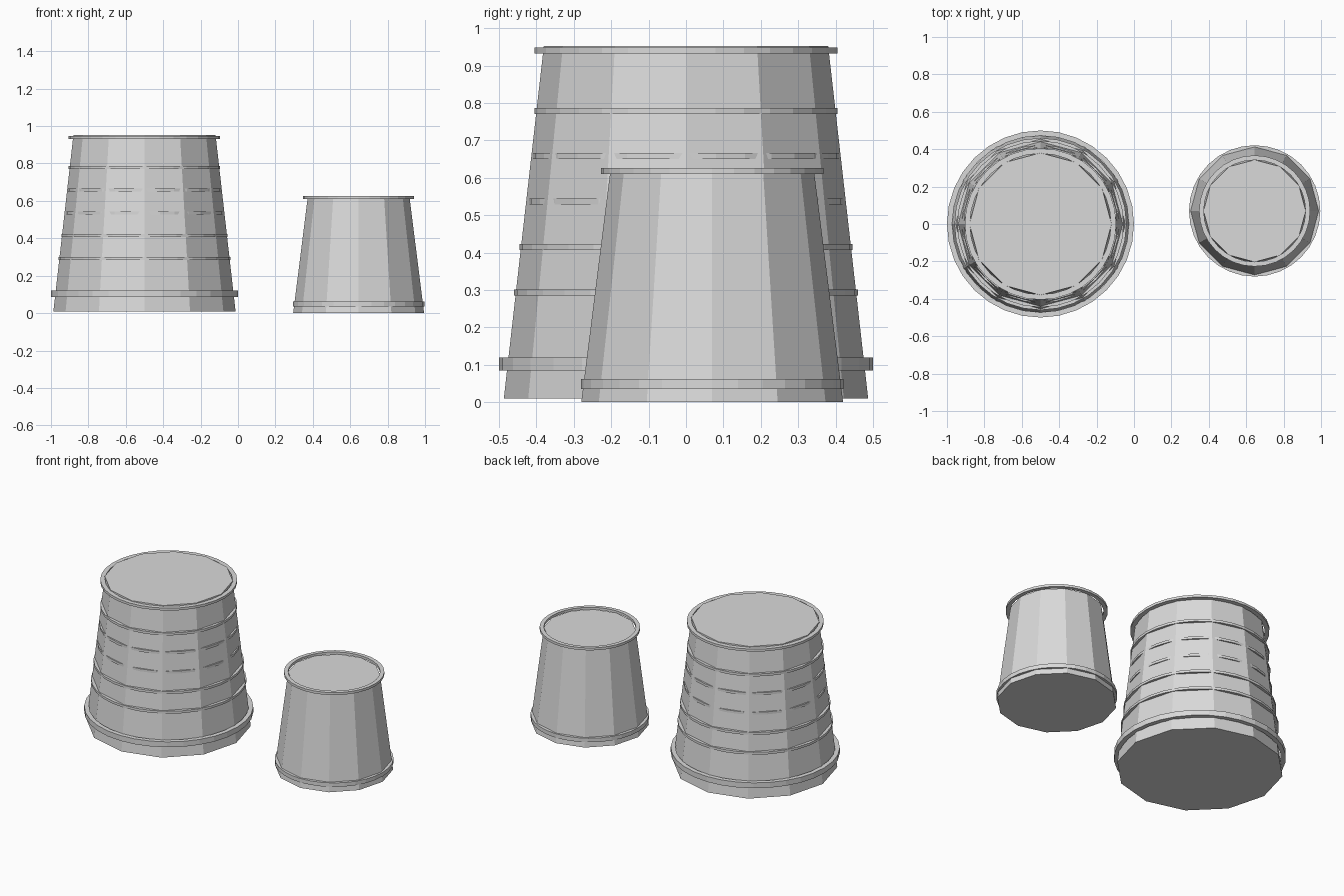
import bpy
import bmesh
from math import cos, sin, tau

cube = bpy.data.objects.get("Cube")
if cube:
    bpy.data.objects.remove(cube, do_unlink=True)

GREY = (0.7, 0.7, 0.7, 1)
grey = bpy.data.materials.new("plain grey")
grey.use_nodes = True
grey.diffuse_color = GREY
grey.node_tree.nodes["Principled BSDF"].inputs["Base Color"].default_value = GREY


def lathe(name, centre, profile, sides, closed):
    """Turn an (r, z) profile about a vertical axis; an open one gets end caps."""
    bm = bmesh.new()
    loops = [[bm.verts.new((r * cos(tau * i / sides), r * sin(tau * i / sides), z))
              for i in range(sides)] for r, z in profile]
    pairs = list(zip(loops, loops[1:]))
    if closed:
        pairs.append((loops[-1], loops[0]))
    else:
        bm.faces.new(loops[0])
        bm.faces.new(loops[-1])
    for a, b in pairs:
        for i in range(sides):
            j = (i + 1) % sides
            bm.faces.new((a[i], a[j], b[j], b[i]))
    bmesh.ops.recalc_face_normals(bm, faces=bm.faces)
    mesh = bpy.data.meshes.new(name)
    bm.to_mesh(mesh)
    bm.free()
    mesh.materials.append(grey)
    obj = bpy.data.objects.new(name, mesh)
    obj.location = (*centre, 0)
    bpy.context.collection.objects.link(obj)


def hoop(name, centre, outer, inner, low, high):
    profile = [(inner, low), (outer, low), (outer, high), (inner, high)]
    lathe(name, centre, profile, 32, True)


# Large tapered tub with its rim, base band and five thin hoops
large = (-0.5, 0)
lathe("large_tub", large, [(0.487, 0.01), (0.38, 0.953)], 12, False)
hoop("large_rim", large, 0.405, 0.377, 0.932, 0.948)
hoop("large_base_band", large, 0.5, 0.472, 0.085, 0.12)
for n, (radius, z) in enumerate([(0.46, 0.293), (0.445, 0.415), (0.422, 0.536),
                                 (0.411, 0.658), (0.405, 0.778)]):
    hoop(f"large_hoop_{n + 1}", large, radius, radius - 0.025, z - 0.008, z + 0.008)

# Small tapered tub with its raised rim and base band
small = (0.645, 0.07)
lathe("small_tub", small, [(0.35, 0), (0.273, 0.612)], 12, False)
hoop("small_rim", small, 0.297, 0.272, 0.61, 0.626)
hoop("small_base_band", small, 0.351, 0.33, 0.036, 0.062)
